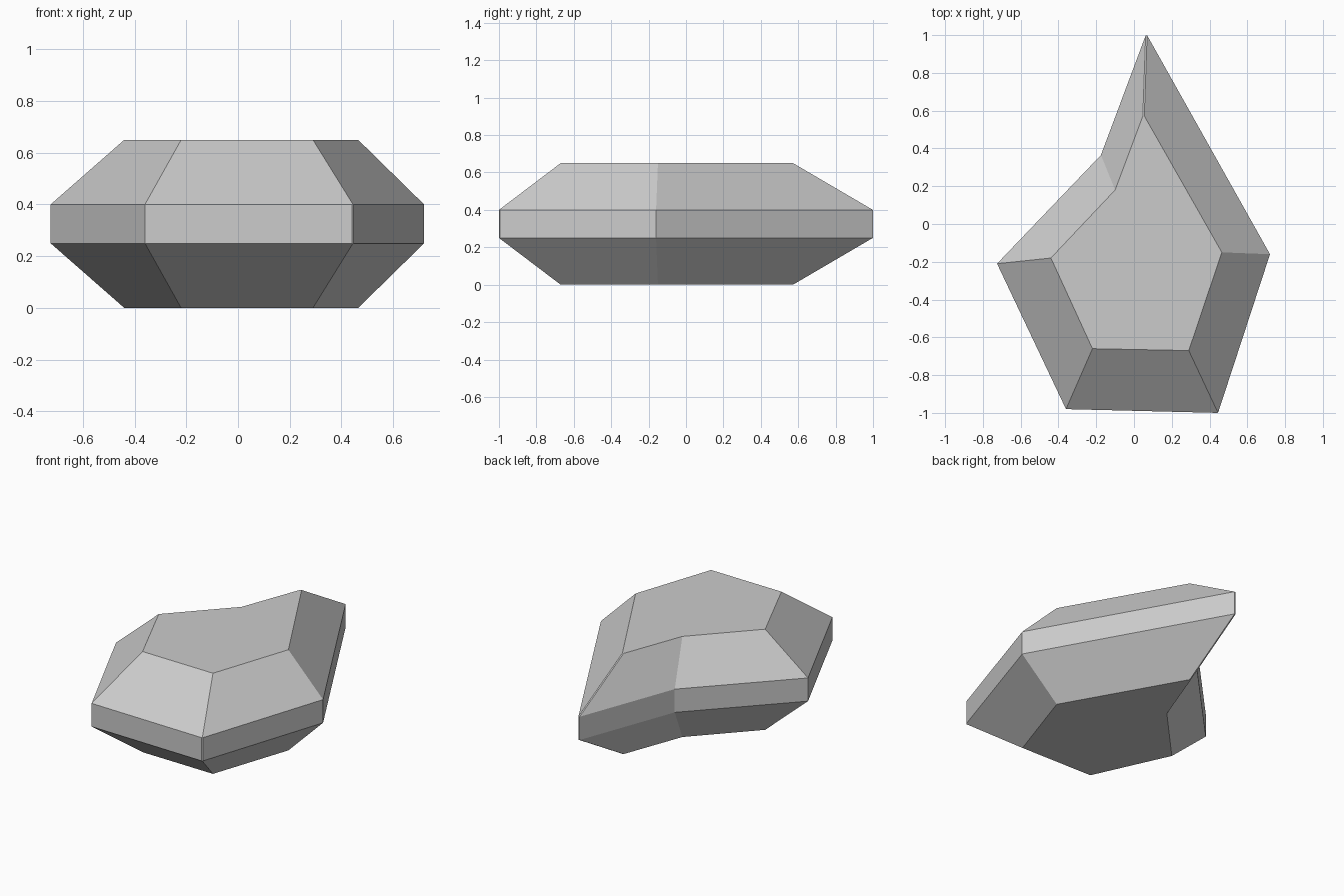
import bpy, bmesh

if "Cube" in bpy.data.objects:
    bpy.data.objects.remove(bpy.data.objects["Cube"])

# Plan outlines: wide waist and the smaller flat top/bottom facet
waist = [(-0.725, -0.21), (-0.36, -0.98), (0.445, -1.0),
         (0.72, -0.16), (0.065, 1.007), (-0.175, 0.365)]
facet = [(-0.44, -0.18), (-0.22, -0.66), (0.29, -0.67),
         (0.465, -0.15), (0.05, 0.58), (-0.10, 0.18)]
layers = [(facet, 0.0), (waist, 0.25), (waist, 0.40), (facet, 0.65)]

# Faceted stone: stacked outlines bridged with flat sides
bm = bmesh.new()
rings = [[bm.verts.new((x, y, z)) for x, y in outline] for outline, z in layers]
n = len(waist)
for low, high in zip(rings, rings[1:]):
    for i in range(n):
        j = (i + 1) % n
        bm.faces.new((low[i], low[j], high[j], high[i]))
bm.faces.new(rings[-1])
bm.faces.new(rings[0][::-1])
bmesh.ops.recalc_face_normals(bm, faces=bm.faces)

mesh = bpy.data.meshes.new("faceted_stone")
bm.to_mesh(mesh)
bm.free()
stone = bpy.data.objects.new("faceted_stone", mesh)
bpy.context.collection.objects.link(stone)

# Tiny chamfer on only the sharpest corners
bevel = stone.modifiers.new("sharp_corner_chamfer", 'BEVEL')
bevel.offset_type = 'WIDTH'
bevel.width = 0.008
bevel.segments = 1
bevel.limit_method = 'ANGLE'
bevel.angle_limit = 1.222
